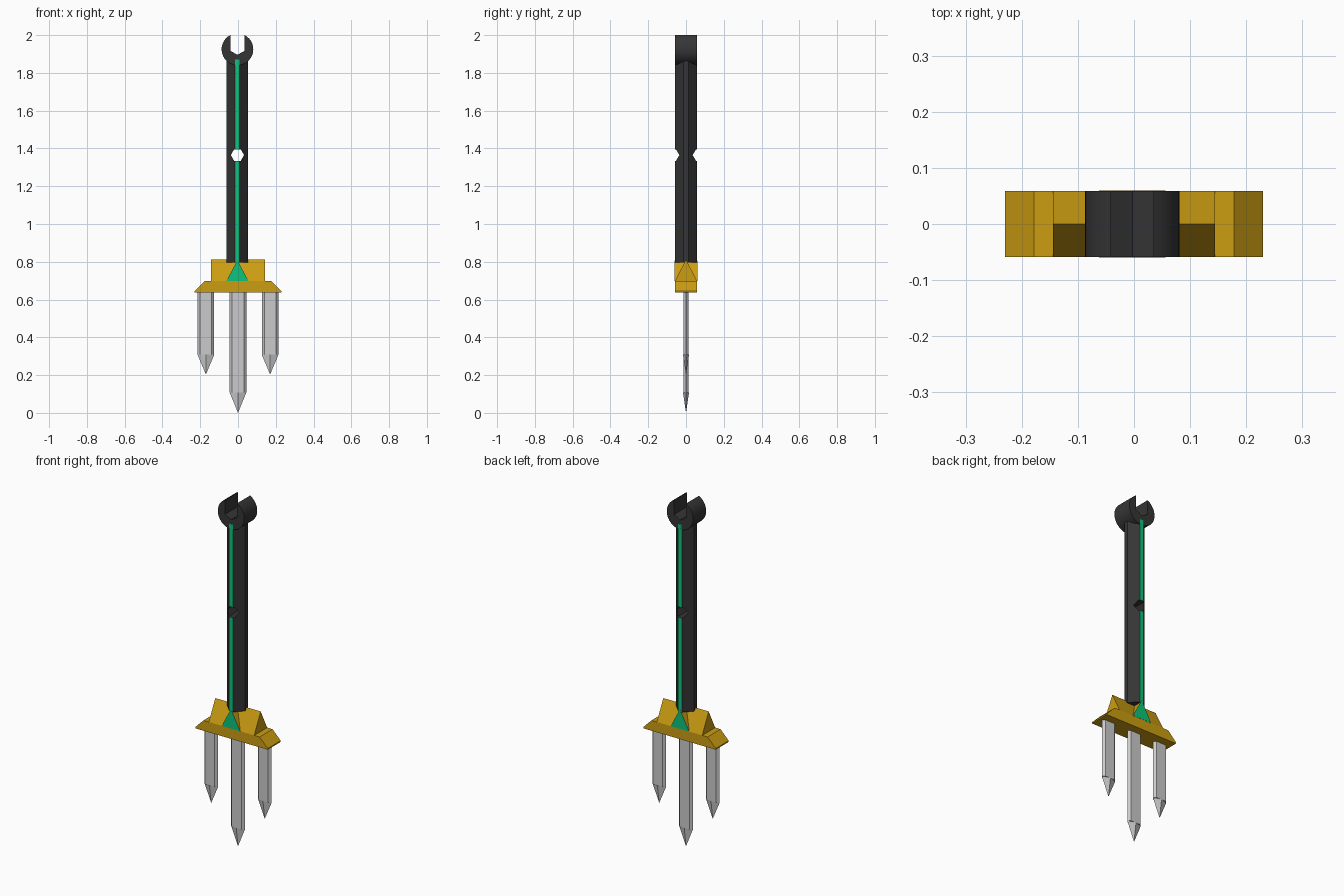
import bpy, bmesh, math
from mathutils import Vector

old = bpy.data.objects.get("Cube")
if old:
    bpy.data.objects.remove(old, do_unlink=True)


def material(name, rgb):
    m = bpy.data.materials.new(name)
    m.use_nodes = True
    m.diffuse_color = (*rgb, 1)
    bsdf = next(n for n in m.node_tree.nodes if n.type == 'BSDF_PRINCIPLED')
    bsdf.inputs["Base Color"].default_value = (*rgb, 1)
    return m


DARK = material("charcoal", (0.036, 0.036, 0.036))
GOLD = material("gold", (0.60, 0.34, 0.006))
GREEN = material("green", (0.004, 0.55, 0.20))
STEEL = material("light steel", (0.60, 0.60, 0.60))


def finish(name, bm, mats):
    bmesh.ops.recalc_face_normals(bm, faces=bm.faces)
    mesh = bpy.data.meshes.new(name)
    bm.to_mesh(mesh)
    bm.free()
    for m in mats:
        mesh.materials.append(m)
    ob = bpy.data.objects.new(name, mesh)
    bpy.context.collection.objects.link(ob)
    return ob


def prism(name, profile, axis, lo, hi, mats, rule=None):
    """Extrude a 2D profile along an axis; rule picks a material slot from each normal."""
    place = {'X': lambda a, b, t: (t, a, b),
             'Y': lambda a, b, t: (a, t, b),
             'Z': lambda a, b, t: (a, b, t)}[axis]
    bm = bmesh.new()
    face = bm.faces.new([bm.verts.new(place(a, b, lo)) for a, b in profile])
    ext = bmesh.ops.extrude_face_region(bm, geom=[face])
    verts = [v for v in ext["geom"] if isinstance(v, bmesh.types.BMVert)]
    bmesh.ops.translate(bm, vec=Vector(place(0, 0, hi - lo)), verts=verts)
    bmesh.ops.recalc_face_normals(bm, faces=bm.faces)
    if rule:
        bm.normal_update()
        for f in bm.faces:
            f.material_index = rule(f.normal)
    return finish(name, bm, mats)


def front_or_back(n):
    return 1 if abs(n.y) > 0.95 else 0


def activate(ob):
    bpy.ops.object.select_all(action='DESELECT')
    ob.select_set(True)
    bpy.context.view_layer.objects.active = ob


DEPTH = 0.059
CX = -0.003

# Octagonal shaft with green strips on the narrow front and back faces
quarter = [(0.057, 0.012), (0.012, DEPTH)]
octagon = (quarter + [(-x, y) for x, y in reversed(quarter)]
           + [(-x, -y) for x, y in quarter] + [(x, -y) for x, y in reversed(quarter)])
shaft = prism("shaft", [(x + CX, y) for x, y in octagon], 'Z', 0.795, 1.87,
              [DARK, GREEN], front_or_back)

# Hexagonal hole through the shaft
hexagon = [(CX + 0.035 * math.cos(math.radians(60 * i)),
            1.365 + 0.035 * math.sin(math.radians(60 * i))) for i in range(6)]
cutter = prism("hole_cutter", hexagon, 'Y', -0.1, 0.1, [DARK])
cutter.hide_render = True
activate(shaft)
mod = shaft.modifiers.new("hole", 'BOOLEAN')
mod.operation = 'DIFFERENCE'
mod.solver = 'EXACT'
mod.object = cutter
bpy.ops.object.modifier_apply(modifier=mod.name)
bpy.data.objects.remove(cutter, do_unlink=True)

# Open wrench head with a V-bottomed slot
R, SLOT, HZ = 0.084, 0.038, 1.925
start = math.acos(SLOT / R)
sweep = math.pi + 2 * start
arc = [(R * math.cos(start - sweep * i / 28) + CX, HZ + R * math.sin(start - sweep * i / 28))
       for i in range(29)]
slot = [(CX - SLOT, 1.917), (CX, 1.896), (CX + SLOT, 1.917)]
head = prism("wrench_head", arc + slot, 'Y', -DEPTH, DEPTH, [DARK])
activate(head)
bpy.ops.object.shade_smooth_by_angle(angle=math.radians(30))

# Guard: sloped base, a ridge along its length and a cross gable with green ends
prism("guard_base", [(-0.23, 0.638), (0.23, 0.638), (0.23, 0.645), (0.178, 0.697),
                     (-0.178, 0.697), (-0.23, 0.645)], 'Y', -DEPTH, DEPTH, [GOLD])
prism("guard_ridge", [(-DEPTH, 0.69), (-DEPTH, 0.697), (0, 0.812), (DEPTH, 0.697),
                      (DEPTH, 0.69)], 'X', -0.144, 0.144, [GOLD])
prism("guard_gable", [(CX - 0.059, 0.697), (CX + 0.059, 0.697), (CX, 0.808)],
      'Y', -DEPTH - 0.001, DEPTH + 0.001, [GOLD, GREEN], front_or_back)


# Flat bevelled tines with four-sided points
def tine(name, x, shoulder, tip):
    section = [(0.044, 0), (0.031, 0.013), (-0.031, 0.013),
               (-0.044, 0), (-0.031, -0.013), (0.031, -0.013)]
    prism(name, [(x + a, b) for a, b in section], 'Z', shoulder, 0.642, [STEEL])
    bm = bmesh.new()
    base = [bm.verts.new((x + a, b, shoulder))
            for a, b in [(0.044, 0), (0, 0.016), (-0.044, 0), (0, -0.016)]]
    point = bm.verts.new((x, 0, tip))
    bm.faces.new(base)
    for i in range(4):
        bm.faces.new((base[i], base[(i + 1) % 4], point))
    finish(name + "_point", bm, [STEEL])


tine("middle_tine", 0, 0.108, 0.0)
tine("left_tine", 0.17, 0.308, 0.203)
tine("right_tine", -0.17, 0.308, 0.203)
